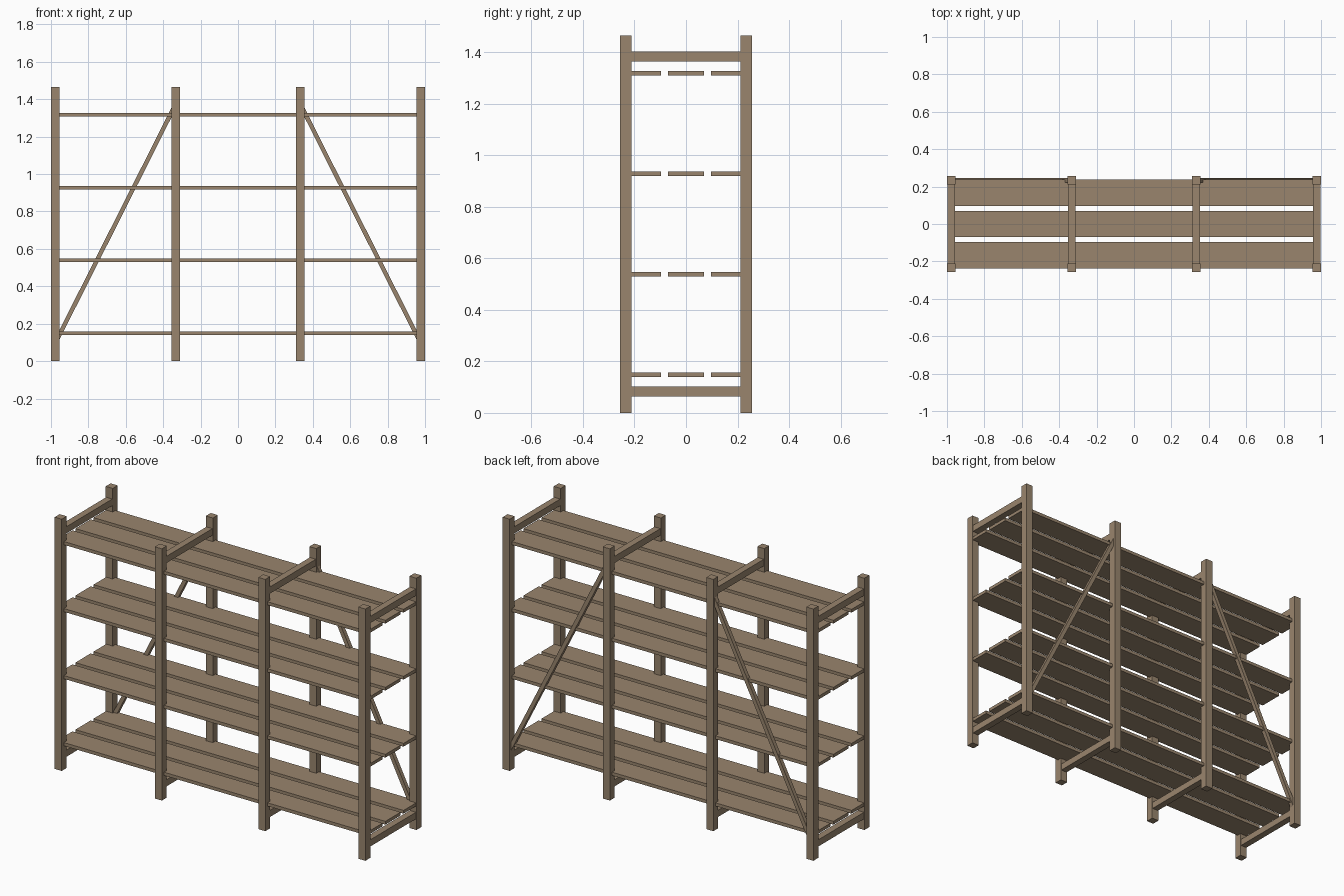
import bpy
import math

cube = bpy.data.objects.get("Cube")
if cube:
    bpy.data.objects.remove(cube, do_unlink=True)

wood = bpy.data.materials.new("brown_wood")
wood.use_nodes = True
colour = (0.32, 0.235, 0.155, 1)
wood.diffuse_color = colour
bsdf = next(n for n in wood.node_tree.nodes if n.type == 'BSDF_PRINCIPLED')
bsdf.inputs["Base Color"].default_value = colour


def box(name, centre, size, tilt=0):
    """Add a timber of the given size, tilted about the y axis."""
    bpy.ops.mesh.primitive_cube_add(size=1, location=centre)
    ob = bpy.context.object
    ob.name = name
    ob.scale = size
    bpy.ops.object.transform_apply(location=False, rotation=False, scale=True)
    ob.rotation_euler.y = tilt
    ob.data.materials.append(wood)
    return ob


HEIGHT = 1.465
POST = 0.045
POST_Y = 0.2345
FRAMES = (-0.9775, -0.333, 0.333, 0.9775)

# Four upright frames: two posts joined by a low and a high rail
for i, x in enumerate(FRAMES):
    for side, y in (("front", -POST_Y), ("back", POST_Y)):
        box(f"{side}_post_{i + 1}", (x, y, HEIGHT / 2), (POST, POST, HEIGHT))
    for level, z in (("lower", 0.083), ("upper", 1.383)):
        box(f"{level}_rail_{i + 1}", (x, 0, z), (0.039, 0.43, 0.039))

# Four shelves of three long planks with gaps between them
for level in range(4):
    z = 0.148 + level * 0.39
    for part, y in (("front", -0.167), ("middle", 0), ("back", 0.167)):
        box(f"shelf_{level + 1}_{part}_plank", (0, y, z), (1.996, 0.14, 0.019))

# Diagonal braces across the back of the two outer bays
x0, z0, x1, z1 = 0.965, 0.12, 0.345, 1.35
length = math.hypot(x0 - x1, z1 - z0)
angle = math.atan2(x0 - x1, z1 - z0)
for name, s in (("left_brace", 1), ("right_brace", -1)):
    box(name, (s * (x0 + x1) / 2, 0.233, (z0 + z1) / 2),
        (0.023, 0.024, length), -s * angle)
